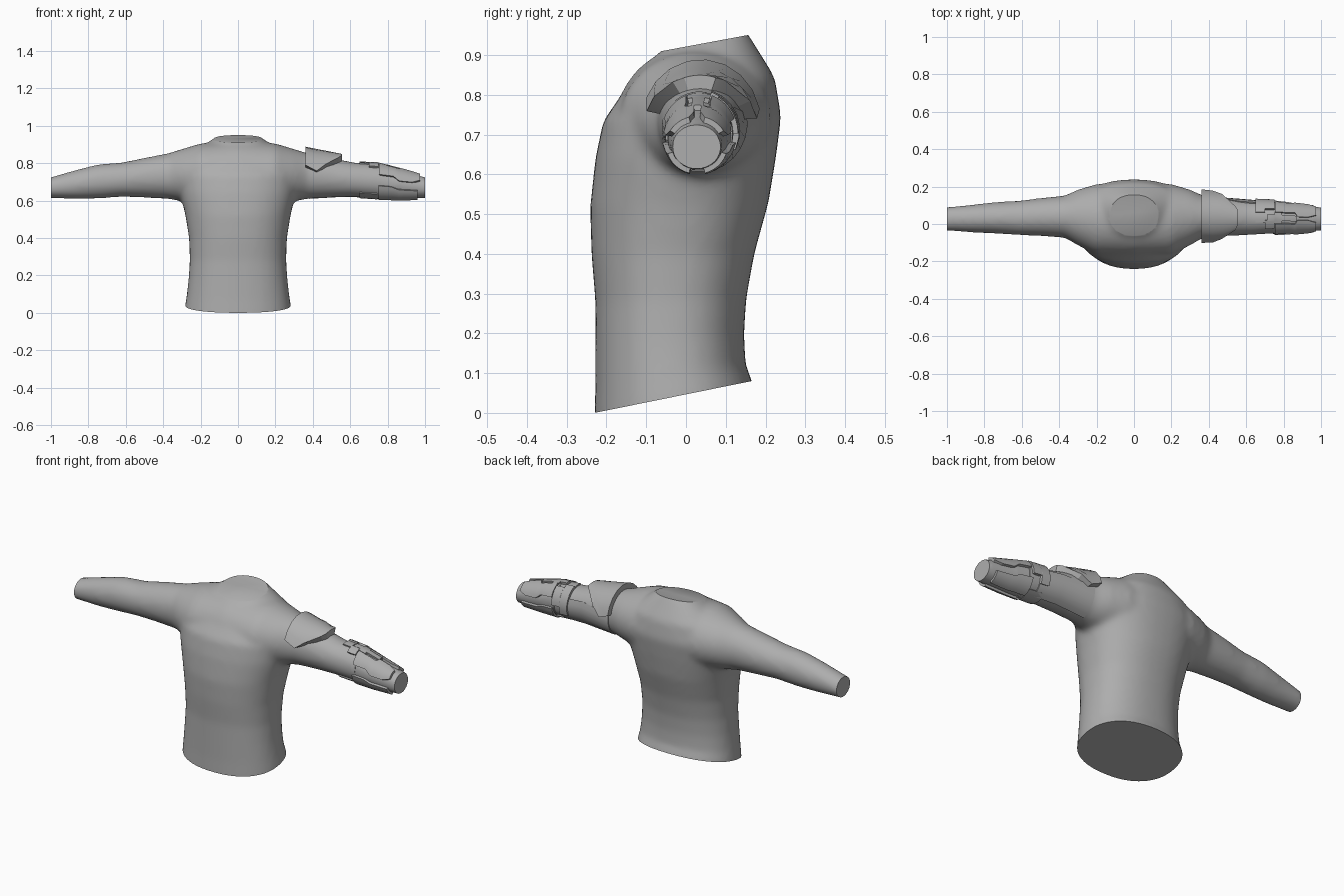
import bpy, bmesh
from math import cos, sin, tau, radians
from mathutils import Vector

cube = bpy.data.objects.get("Cube")
if cube:
    bpy.data.objects.remove(cube)

grey = bpy.data.materials.new("mid grey")
grey.use_nodes = True
grey.diffuse_color = (0.42, 0.42, 0.42, 1)
grey.node_tree.nodes["Principled BSDF"].inputs["Base Color"].default_value = grey.diffuse_color


def make_object(name, bm, angle=35):
    bmesh.ops.recalc_face_normals(bm, faces=bm.faces)
    mesh = bpy.data.meshes.new(name)
    bm.to_mesh(mesh)
    bm.free()
    mesh.materials.append(grey)
    obj = bpy.data.objects.new(name, mesh)
    bpy.context.collection.objects.link(obj)
    bpy.ops.object.select_all(action='DESELECT')
    obj.select_set(True)
    bpy.context.view_layer.objects.active = obj
    bpy.ops.object.shade_smooth_by_angle(angle=radians(angle))
    return obj


def loft(bm, rings, capped=True):
    rows = [[bm.verts.new(p) for p in ring] for ring in rings]
    n = len(rows[0])
    for a, b in zip(rows, rows[1:]):
        for i in range(n):
            j = (i + 1) % n
            bm.faces.new((a[i], a[j], b[j], b[i]))
    if capped:
        bm.faces.new(rows[0])
        bm.faces.new(rows[-1])
    else:
        for a in (rows[0], rows[-1]):
            h = n // 2
            for i in range(h - 1):
                bm.faces.new((a[i], a[i + 1], a[n - 2 - i], a[n - 1 - i]))


def rounded(c, e=0.88):
    return (1 if c > 0 else -1) * abs(c) ** e


def torso_ring(front_y, front_z, back_y, back_z, width, n=40):
    f, b = Vector((0, front_y, front_z)), Vector((0, back_y, back_z))
    return [(f + b) / 2 + (b - f) / 2 * rounded(sin(tau * i / n))
            + Vector((width * rounded(cos(tau * i / n)), 0, 0)) for i in range(n)]


# Arm sections: x, front, back, bottom, top
ARM = [(0.0, -0.17, 0.22, 0.56, 0.92), (0.2, -0.16, 0.21, 0.58, 0.902),
       (0.3, -0.11, 0.18, 0.60, 0.872), (0.37, -0.07, 0.148, 0.613, 0.85),
       (0.5, -0.06, 0.135, 0.62, 0.825), (0.62, -0.055, 0.12, 0.624, 0.80),
       (0.75, -0.047, 0.113, 0.615, 0.79), (0.86, -0.042, 0.10, 0.613, 0.762),
       (1.06, -0.028, 0.08, 0.618, 0.705)]


def arm_point(x, angle, offset=0.0):
    for s, t in zip(ARM, ARM[1:]):
        if abs(x) <= t[0]:
            break
    k = (abs(x) - s[0]) / (t[0] - s[0])
    f, b, lo, hi = (p + (q - p) * k for p, q in zip(s[1:], t[1:]))
    return Vector((x, (f + b) / 2 + ((b - f) / 2 + offset) * cos(angle),
                   (lo + hi) / 2 + ((hi - lo) / 2 + offset) * sin(angle)))


# Body volume: torso crossed by one arm-to-arm loft, blended together
TORSO = [(-0.23, -0.1, 0.18, -0.02, 0.29), (-0.23, 0, 0.167, 0.08, 0.283),
         (-0.228, 0.07, 0.15, 0.12, 0.274), (-0.228, 0.17, 0.146, 0.2, 0.264),
         (-0.228, 0.28, 0.152, 0.29, 0.258), (-0.238, 0.4, 0.172, 0.4, 0.262),
         (-0.241, 0.52, 0.208, 0.53, 0.282), (-0.228, 0.64, 0.226, 0.64, 0.31),
         (-0.208, 0.735, 0.24, 0.745, 0.325), (-0.137, 0.835, 0.223, 0.845, 0.265),
         (-0.06, 0.912, 0.158, 0.95, 0.13), (-0.02, 0.95, 0.12, 1.0, 0.06)]
bm = bmesh.new()
loft(bm, [torso_ring(*row) for row in TORSO])
xs = [-s[0] for s in reversed(ARM)] + [s[0] for s in ARM[1:]]
loft(bm, [[arm_point(x, tau * i / 32, 0.004) for i in range(32)] for x in xs])
source = make_object("body_source", bm)
remesh = source.modifiers.new("blend", 'REMESH')
remesh.mode = 'VOXEL'
remesh.voxel_size = 0.015
smooth = source.modifiers.new("smooth", 'SMOOTH')
smooth.factor = 0.5
smooth.iterations = 9
bpy.context.view_layer.update()
evaluated = source.evaluated_get(bpy.context.evaluated_depsgraph_get())
bm = bmesh.new()
bm.from_mesh(evaluated.to_mesh())
evaluated.to_mesh_clear()
bpy.data.objects.remove(source)

# Flat cuts at hem, neck and wrists
for point, normal in [((0, -0.23, 0), (0, 0.08, -0.395)), ((0, -0.06, 0.91), (0, -0.04, 0.215)),
                      ((1, 0, 0), (1, 0, 0)), ((-1, 0, 0), (-1, 0, 0))]:
    cut = bmesh.ops.bisect_plane(bm, geom=bm.verts[:] + bm.edges[:] + bm.faces[:],
                                 plane_co=point, plane_no=normal, clear_outer=True)
    rim = [e for e in cut["geom_cut"] if isinstance(e, bmesh.types.BMEdge)]
    bmesh.ops.contextual_create(bm, geom=rim)
make_object("body", bm, 40)


# Armour plates curve over the left arm; stations are x, start and end angle
def arm_plate(name, stations, height, steps=6):
    rings = []
    for x, start, end in stations:
        turns = [radians(start + (end - start) * i / steps) for i in range(steps + 1)]
        rings.append([arm_point(x, a, height) for a in turns]
                     + [arm_point(x, a, -0.012) for a in reversed(turns)])
    bm = bmesh.new()
    loft(bm, rings, capped=False)
    return make_object(name, bm, 20)


arm_plate("shoulder_guard", [(0.36, 12, 158), (0.42, 5, 168), (0.47, 25, 150),
                             (0.54, 62, 122), (0.556, 72, 108)], 0.036, 8)
arm_plate("upper_sleeve_panel", [(0.38, -75, 10), (0.56, -70, 30), (0.7, -70, 30)], 0.008)
arm_plate("back_band", [(0.65, -25, 72), (0.70, -25, 72), (0.7005, 0, 60), (0.75, 0, 60)], 0.018)
arm_plate("front_band", [(0.70, 98, 128), (0.75, 98, 128)], 0.014, 3)
arm_plate("top_band", [(0.65, 72, 105), (0.70, 72, 105)], 0.010, 3)
arm_plate("lower_band", [(0.65, 225, 310), (0.745, 225, 310)], 0.009)
arm_plate("cuff_ring", [(0.742, 0, 360), (0.765, 0, 360)], 0.006, 24)

# Gauntlet plates, paired front and back
for side, flip in (("front", False), ("back", True)):
    def turned(rows):
        return [(x, 180 - b, 180 - a) if flip else (x, a, b) for x, a, b in rows]
    arm_plate("gauntlet_upper_" + side, turned(
        [(0.755, 110, 158), (0.83, 110, 155), (0.86, 112, 168), (0.875, 96, 168),
         (0.93, 96, 165), (0.972, 105, 150)]), 0.016)
    arm_plate("gauntlet_lower_" + side, turned(
        [(0.75, 193, 255), (0.82, 192, 255), (0.86, 200, 257), (0.96, 198, 255)]), 0.015)
arm_plate("gauntlet_top_strip", [(0.71, 80, 100), (0.75, 80, 100), (0.752, 72, 108),
                                 (0.79, 72, 108), (0.792, 80, 100), (0.87, 80, 100)], 0.015, 3)
